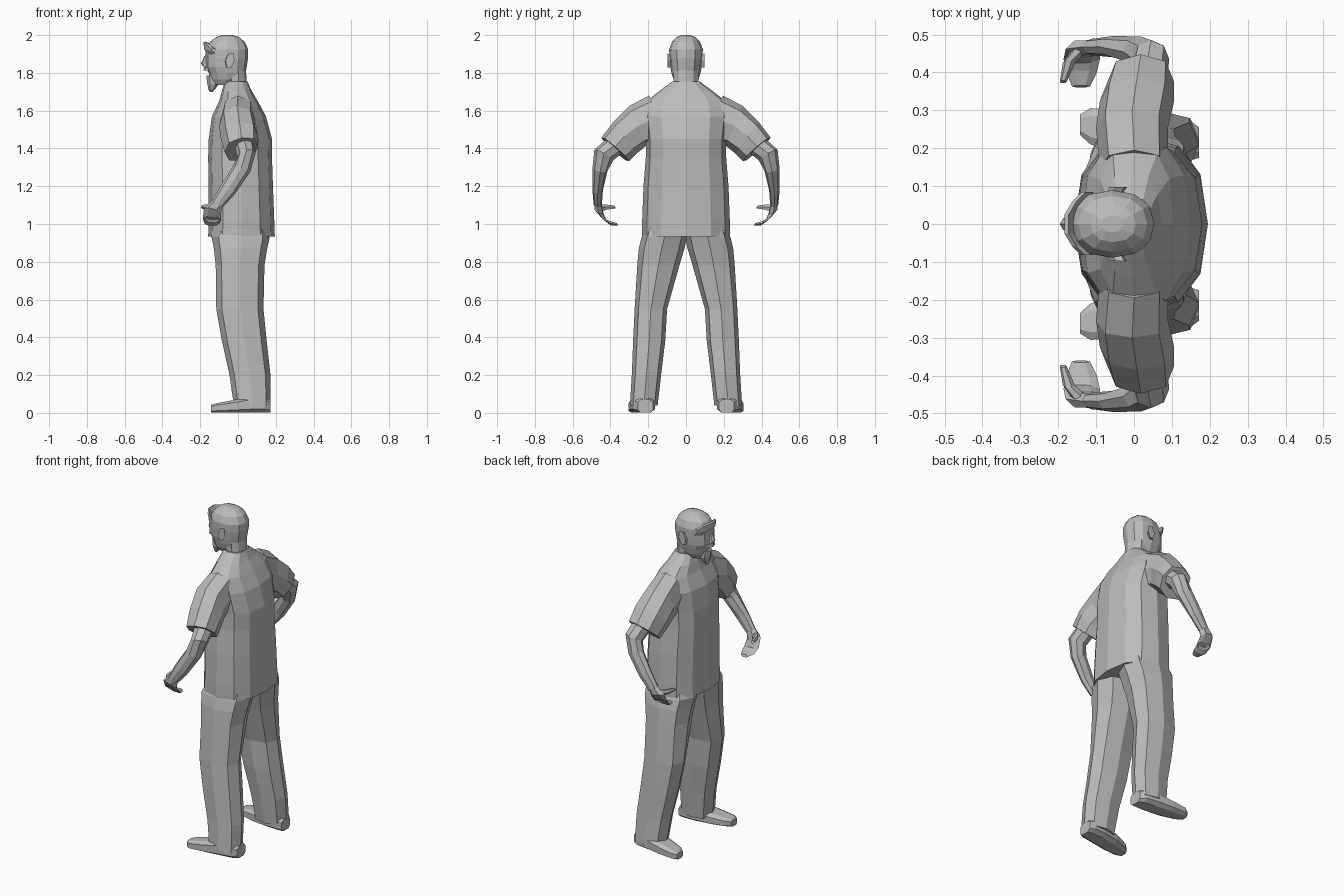
import bpy, bmesh, math
from mathutils import Vector

grey = bpy.data.materials.new("plain grey")
grey.diffuse_color = (0.5, 0.5, 0.5, 1)


def loft(name, rings, n=8, p=1.0, mirror=False, phase=0.0):
    """Skin rings of (centre, half axis a, half axis b); p < 1 makes them boxier."""
    bm = bmesh.new()
    loops = []
    for c, a, b in rings:
        c, a, b = Vector(c), Vector(a), Vector(b)
        loop = []
        for i in range(n):
            t = 2 * math.pi * (i + phase) / n
            u, v = math.cos(t), math.sin(t)
            u = math.copysign(abs(u) ** p, u) if abs(u) > 1e-6 else 0
            v = math.copysign(abs(v) ** p, v) if abs(v) > 1e-6 else 0
            loop.append(bm.verts.new(c + a * u + b * v))
        loops.append(loop)
    for l0, l1 in zip(loops, loops[1:]):
        for i in range(n):
            j = (i + 1) % n
            bm.faces.new((l0[i], l0[j], l1[j], l1[i]))
    bm.faces.new(loops[0])
    bm.faces.new(loops[-1])
    bmesh.ops.recalc_face_normals(bm, faces=bm.faces)
    me = bpy.data.meshes.new(name)
    bm.to_mesh(me)
    bm.free()
    me.materials.append(grey)
    ob = bpy.data.objects.new(name, me)
    bpy.context.collection.objects.link(ob)
    if mirror:
        m = ob.modifiers.new("other side", 'MIRROR')
        m.use_axis = (False, True, False)
        m.use_mirror_merge = False
    return ob


def level(z, x0, x1, y0, y1=None):
    """Horizontal ring from its extents; one y value means symmetric."""
    if y1 is None:
        y0, y1 = -y0, y0
    return (((x0 + x1) / 2, (y0 + y1) / 2, z), ((x1 - x0) / 2, 0, 0), (0, (y1 - y0) / 2, 0))


# Shirt body with sloping shoulders
loft("shirt_body", [
    level(0.935, -0.158, 0.195, 0.232), level(1.02, -0.155, 0.192, 0.232),
    level(1.20, -0.155, 0.185, 0.225), level(1.35, -0.158, 0.18, 0.213),
    level(1.45, -0.155, 0.18, 0.213), level(1.57, -0.138, 0.148, 0.228),
    level(1.65, -0.10, 0.105, 0.21), level(1.705, -0.085, 0.072, 0.14),
    level(1.755, -0.07, 0.05, 0.072)], n=12, p=0.82)

# Short sleeves
loft("sleeve", [
    ((0.0, 0.14, 1.565), (0.09, 0, 0), (0, 0.055, 0.115)),
    ((-0.005, 0.255, 1.52), (0.095, 0, 0), (0, 0.045, 0.105)),
    ((0.008, 0.325, 1.455), (0.098, 0, 0.01), (0, 0.06, 0.085)),
    ((0.018, 0.375, 1.395), (0.088, 0, 0.015), (0, 0.073, 0.062))],
    n=8, p=0.85, mirror=True)

# Bent bare arms
loft("arm", [
    ((0.03, 0.36, 1.43), (0.055, 0, 0), (0, 0.045, 0.035)),
    ((0.045, 0.435, 1.365), (0.048, 0, 0.01), (0, 0.05, 0.028)),
    ((0.018, 0.455, 1.29), (0.046, 0, -0.015), (0, 0.04, 0.008)),
    ((-0.055, 0.468, 1.18), (0.038, 0, -0.022), (0, 0.028, 0)),
    ((-0.11, 0.467, 1.105), (0.028, 0, -0.018), (0, 0.022, 0))],
    n=8, mirror=True)

# Hands curling inwards, and thumbs
loft("hand", [
    ((-0.105, 0.468, 1.115), (0.026, 0, -0.015), (0, 0.02, 0.004)),
    ((-0.135, 0.462, 1.07), (0.045, 0, -0.012), (0, 0.025, 0.012)),
    ((-0.138, 0.435, 1.025), (0.048, 0, -0.005), (0, 0.018, 0.016)),
    ((-0.138, 0.40, 1.003), (0.04, 0, 0), (0, 0.006, 0.014)),
    ((-0.14, 0.363, 0.998), (0.024, 0, 0), (0, 0.003, 0.008))],
    n=6, mirror=True)
loft("thumb", [
    ((-0.145, 0.455, 1.085), (0.022, 0, 0), (0, 0.008, 0.02)),
    ((-0.172, 0.425, 1.09), (0.016, 0, 0), (0, 0.008, 0.016)),
    ((-0.187, 0.375, 1.09), (0.009, 0, 0), (0, 0.004, 0.009))],
    n=6, mirror=True)

# Trousers
loft("trouser_leg", [
    level(0.04, -0.022, 0.172, 0.15, 0.297), level(0.20, -0.045, 0.172, 0.132, 0.287),
    level(0.38, -0.085, 0.152, 0.11, 0.28), level(0.55, -0.115, 0.135, 0.10, 0.272),
    level(0.78, -0.118, 0.14, 0.035, 0.258), level(0.87, -0.128, 0.155, 0.008, 0.25),
    level(0.93, -0.14, 0.168, -0.005, 0.235), level(0.98, -0.12, 0.165, -0.005, 0.215)],
    n=8, p=0.8, mirror=True)

# Shoes, turned slightly outwards
loft("shoe", [((x, y, h), (0, w, 0), (0, 0, h)) for x, y, w, h in (
    (-0.143, 0.262, 0.028, 0.022), (-0.115, 0.258, 0.05, 0.026),
    (-0.03, 0.242, 0.064, 0.034), (0.07, 0.228, 0.066, 0.045),
    (0.14, 0.222, 0.06, 0.045), (0.172, 0.215, 0.042, 0.036))],
    n=8, p=0.6, mirror=True, phase=0.5)

# Neck and head
loft("neck", [level(1.66, -0.075, 0.07, 0.08), level(1.75, -0.075, 0.046, 0.068),
              level(1.82, -0.08, 0.042, 0.07)], n=10)
loft("head", [
    level(1.735, -0.125, -0.03, 0.045), level(1.765, -0.145, 0.025, 0.066),
    level(1.80, -0.155, 0.04, 0.077), level(1.83, -0.173, 0.046, 0.083),
    level(1.88, -0.172, 0.054, 0.088), level(1.925, -0.17, 0.054, 0.089),
    level(1.965, -0.148, 0.035, 0.074), level(1.99, -0.115, 0.005, 0.048),
    level(2.0, -0.085, -0.03, 0.022)], n=12, p=0.9)

# Face: nose, upper lip, open jaw with chin tuft, brows and ears
loft("nose", [level(1.892, -0.178, -0.16, 0.01), level(1.85, -0.196, -0.16, 0.018),
              level(1.835, -0.185, -0.16, 0.02)], n=6)
loft("upper_lip", [level(1.832, -0.18, -0.14, 0.035), level(1.812, -0.184, -0.14, 0.038)], n=6)
loft("chin", [level(1.785, -0.168, -0.10, 0.035), level(1.745, -0.163, -0.10, 0.038),
              level(1.715, -0.157, -0.12, 0.024), level(1.698, -0.15, -0.137, 0.01)], n=6)
loft("ear", [((-0.05, 0.08, 1.862), (0.02, 0, 0), (0.004, 0, 0.036)),
             ((-0.042, 0.098, 1.866), (0.024, 0, 0), (0.006, 0, 0.044))],
     n=6, mirror=True)

# Raised front tuft of hair curling up off the forehead
loft("front_tuft", [((-0.172 + 7 * y * y, y, 1.932 - 2 * y * y), (0.011, 0, 0.004), (-0.012, 0, h))
                    for y, h in ((-0.082, 0.012), (-0.06, 0.028), (-0.025, 0.036),
                                 (0.025, 0.038), (0.06, 0.036), (0.085, 0.022))], n=6)
